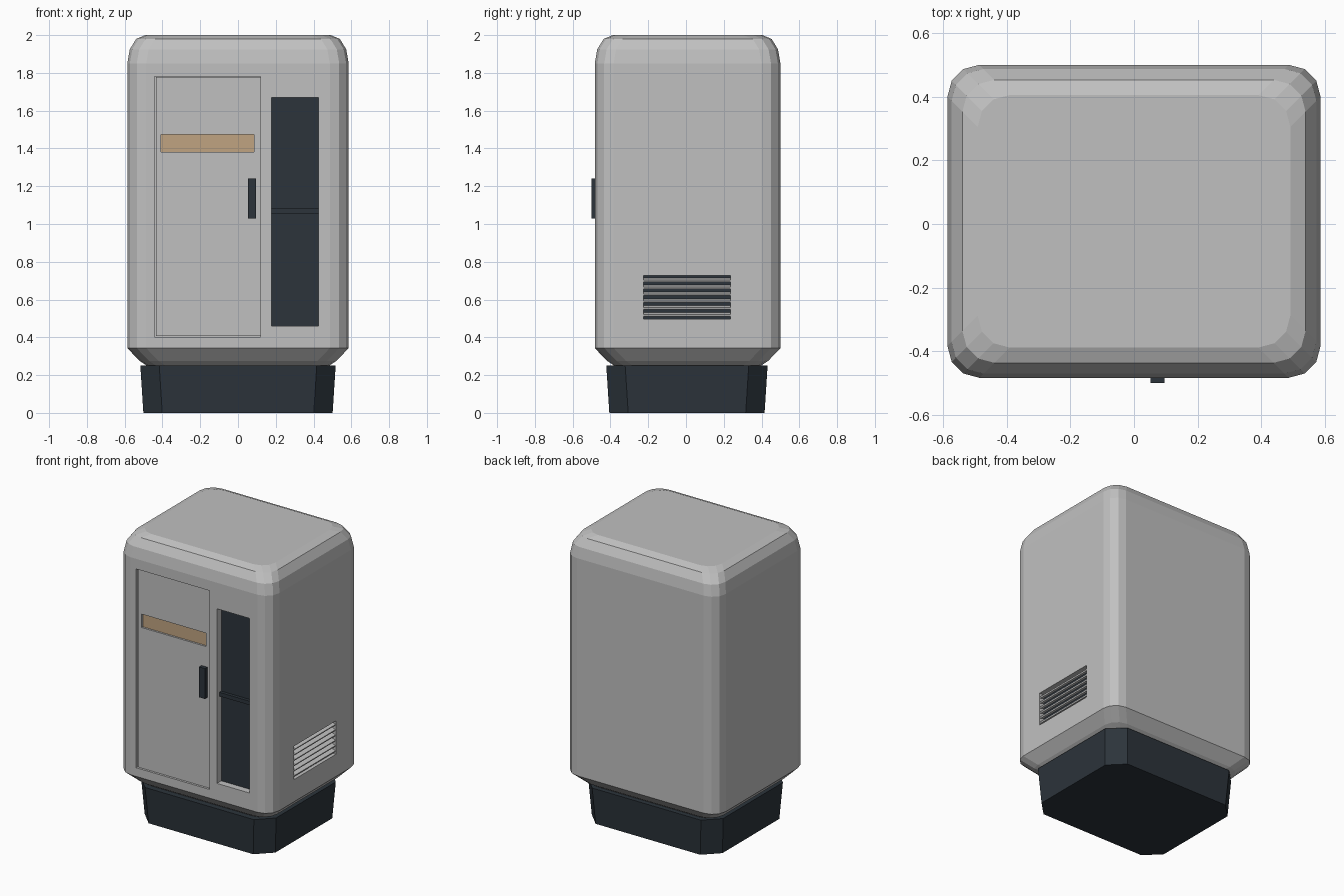
import bpy, bmesh, math
from mathutils import Matrix, Vector

if "Cube" in bpy.data.objects:
    bpy.data.objects.remove(bpy.data.objects["Cube"])


def material(name, rgb):
    m = bpy.data.materials.new(name)
    m.diffuse_color = (*rgb, 1)
    m.use_nodes = True
    m.node_tree.nodes["Principled BSDF"].inputs["Base Color"].default_value = m.diffuse_color
    return m


GREY = material("shell grey", (0.53, 0.53, 0.53))
DARK = material("dark slate", (0.025, 0.034, 0.044))
TAN = material("tan band", (0.53, 0.37, 0.22))


def finish(name, bm, mat):
    bmesh.ops.recalc_face_normals(bm, faces=bm.faces[:])
    me = bpy.data.meshes.new(name)
    bm.to_mesh(me)
    bm.free()
    ob = bpy.data.objects.new(name, me)
    bpy.context.collection.objects.link(ob)
    me.materials.append(mat)
    return ob


def ring(hx, hy, cy, r, segs):
    pts = []
    for k, (sx, sy) in enumerate([(1, 1), (-1, 1), (-1, -1), (1, -1)]):
        for i in range(segs + 1):
            a = math.pi / 2 * (k + i / segs)
            pts.append((sx * (hx - r) + r * math.cos(a), cy + sy * (hy - r) + r * math.sin(a)))
    return pts


# stack of rounded rectangles: profile is a list of (inset, z)
def loft(name, hx, hy, cy, r, segs, profile, mat):
    bm = bmesh.new()
    rows = [[bm.verts.new((x, y, z)) for x, y in ring(hx - d, hy - d, cy, r, segs)] for d, z in profile]
    n = len(rows[0])
    for a, b in zip(rows, rows[1:]):
        for i in range(n):
            j = (i + 1) % n
            bm.faces.new((a[i], a[j], b[j], b[i]))
    bm.faces.new(rows[0][::-1])
    bm.faces.new(rows[-1])
    return finish(name, bm, mat)


def box(name, x, y, z, mat, tilt=0.0):
    bm = bmesh.new()
    bmesh.ops.create_cube(bm, size=1)
    size = Vector((x[1] - x[0], y[1] - y[0], z[1] - z[0]))
    mid = Vector((sum(x), sum(y), sum(z))) / 2
    bm.transform(Matrix.Translation(mid) @ Matrix.Rotation(tilt, 4, 'Y') @ Matrix.Diagonal((*size, 1)))
    return finish(name, bm, mat)


def cut(ob, x, y, z):
    c = box("cutter", x, y, z, GREY)
    mod = ob.modifiers.new("cut", 'BOOLEAN')
    mod.operation, mod.solver, mod.object = 'DIFFERENCE', 'EXACT', c
    bpy.context.view_layer.update()
    dg = bpy.context.evaluated_depsgraph_get()
    me = bpy.data.meshes.new_from_object(ob.evaluated_get(dg))
    ob.modifiers.clear()
    ob.data = me
    me.materials.clear()
    me.materials.append(GREY)
    bpy.data.objects.remove(c)


FRONT, SIDE = -0.483, 0.586

# shell with rounded top and chamfered underside
shell = loft("shell", SIDE, 0.4915, 0.0085, 0.1, 3,
             [(0.11, 0.245), (0.065, 0.275), (0, 0.343), (0, 1.85),
              (0.013, 1.925), (0.047, 1.98), (0.095, 2.0)], GREY)
cut(shell, (-0.443, 0.12), (-0.7, FRONT + 0.04), (0.403, 1.78))   # doorway
cut(shell, (0.177, 0.427), (-0.7, FRONT + 0.055), (0.46, 1.67))   # window recess
cut(shell, (SIDE - 0.04, 0.8), (-0.225, 0.235), (0.497, 0.728))   # vent recess

# plinth
loft("base", 0.517, 0.427, 0.005, 0.1, 1, [(0.016, 0), (0, 0.25)], DARK)

# door with recessed band and handle
door = box("door", (-0.434, 0.118), (FRONT + 0.01, FRONT + 0.045), (0.406, 1.778), GREY)
cut(door, (-0.407, 0.086), (-0.7, FRONT + 0.028), (1.38, 1.473))
box("door_band", (-0.407, 0.086), (FRONT + 0.023, FRONT + 0.029), (1.38, 1.473), TAN)
box("door_handle", (0.052, 0.096), (-0.5, FRONT + 0.015), (1.03, 1.24), DARK)

# window and its cross bar
box("window", (0.177, 0.427), (FRONT + 0.047, FRONT + 0.056), (0.46, 1.67), DARK)
box("window_bar", (0.177, 0.427), (FRONT + 0.025, FRONT + 0.05), (1.055, 1.082), DARK)

# side vent with slats
box("vent_back", (SIDE - 0.041, SIDE - 0.034), (-0.225, 0.235), (0.497, 0.728), DARK)
for i in range(6):
    z = 0.521 + i * 0.0365
    box(f"vent_slat_{i + 1}", (SIDE - 0.034, SIDE - 0.004), (-0.225, 0.235),
        (z - 0.005, z + 0.005), GREY, math.radians(20))
